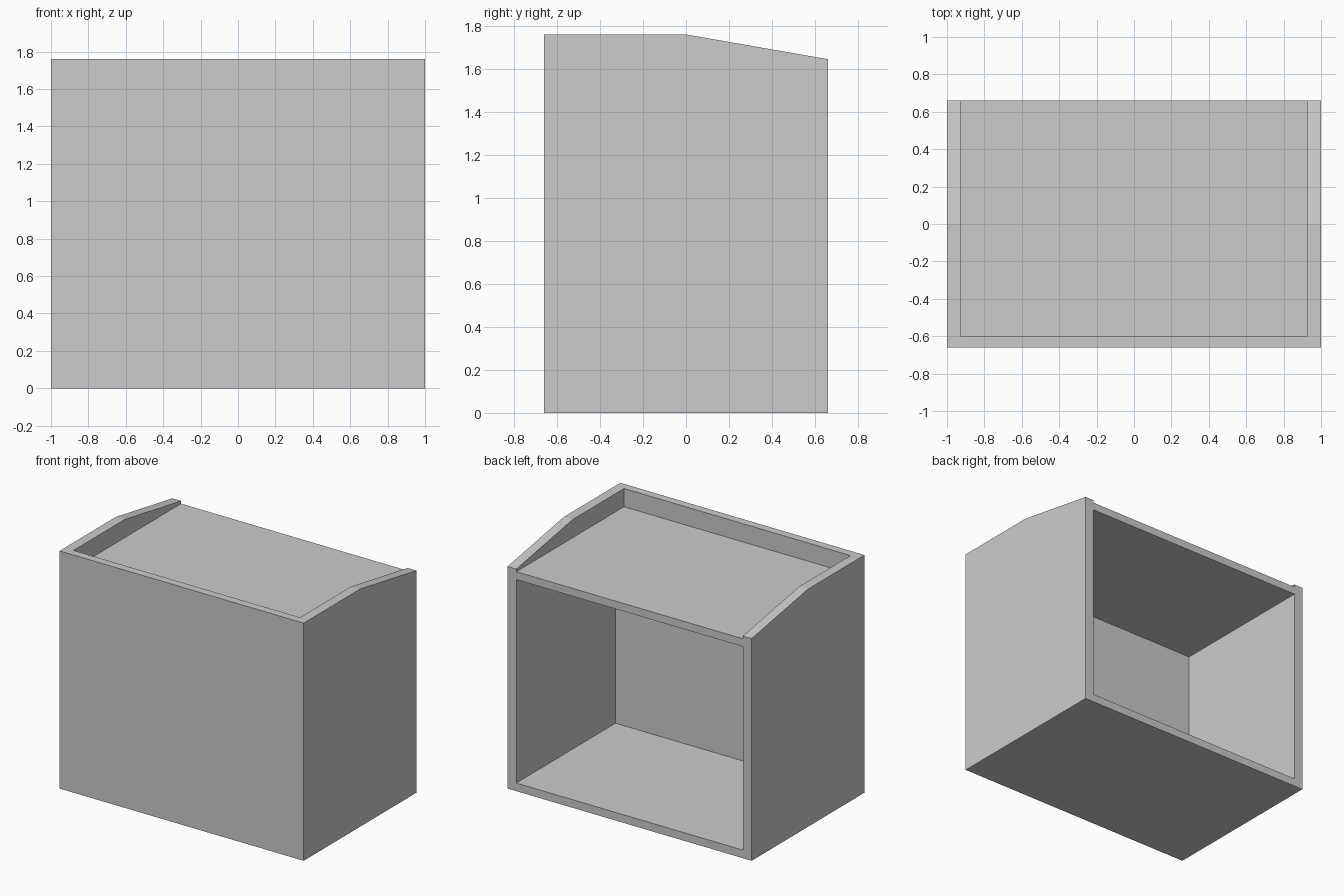
import bpy
import bmesh

if "Cube" in bpy.data.objects:
    bpy.data.objects.remove(bpy.data.objects["Cube"])

HALF_W, HALF_D = 1.0, 0.66
INNER_W = 0.928


def extruded_profile(name, profile, half_width):
    """Extrude a (y, z) side profile across x, centred on x = 0."""
    bm = bmesh.new()
    face = bm.faces.new([bm.verts.new((-half_width, y, z)) for y, z in profile])
    ext = bmesh.ops.extrude_face_region(bm, geom=[face])
    verts = [g for g in ext["geom"] if isinstance(g, bmesh.types.BMVert)]
    bmesh.ops.translate(bm, verts=verts, vec=(2 * half_width, 0, 0))
    bmesh.ops.recalc_face_normals(bm, faces=bm.faces)
    mesh = bpy.data.meshes.new(name)
    bm.to_mesh(mesh)
    bm.free()
    obj = bpy.data.objects.new(name, mesh)
    bpy.context.collection.objects.link(obj)
    return obj


def carve(target, name, y0, y1, z0, z1):
    """Cut a box-shaped recess, then discard the cutter."""
    cutter = extruded_profile(name, [(y0, z0), (y1, z0), (y1, z1), (y0, z1)], INNER_W)
    cutter.hide_render = True
    mod = target.modifiers.new(name, "BOOLEAN")
    mod.operation = "DIFFERENCE"
    mod.solver = "EXACT"
    mod.object = cutter
    bpy.context.view_layer.objects.active = target
    bpy.ops.object.modifier_apply(modifier=mod.name)
    bpy.data.objects.remove(cutter)


# Cabinet body: side outline with the top sloping down towards the back
cabinet = extruded_profile("cabinet_body", [
    (-HALF_D, 0), (HALF_D, 0), (HALF_D, 1.645), (0, 1.76), (-HALF_D, 1.76)], HALF_W)

# Sunken counter top, open at the back
carve(cabinet, "counter_recess", -0.60, 1.0, 1.625, 2.0)

# Storage compartment, open at the back
carve(cabinet, "storage_space", -0.50, 1.0, 0.06, 1.567)
